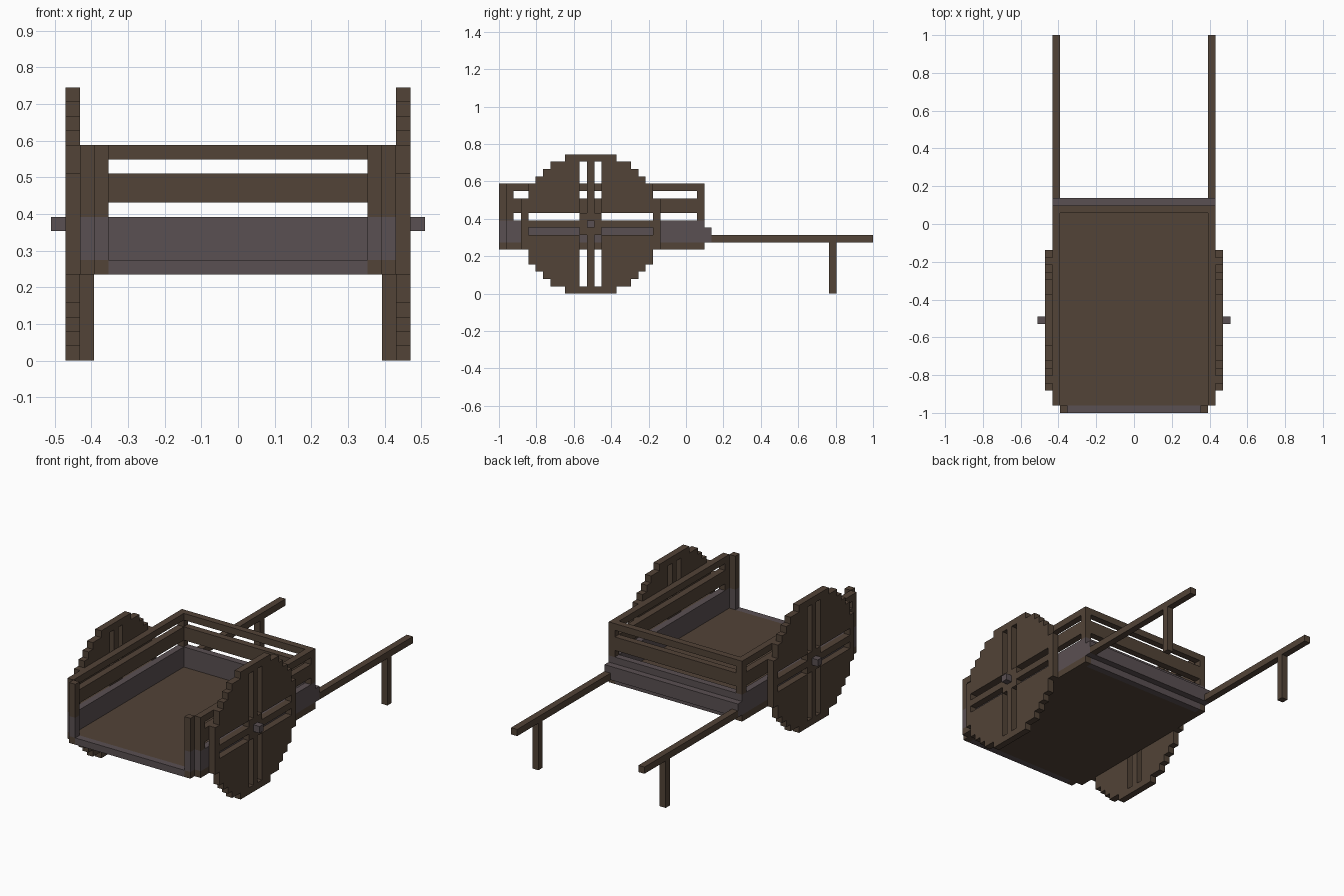
import bpy, bmesh

if "Cube" in bpy.data.objects:
    bpy.data.objects.remove(bpy.data.objects["Cube"])

U = 2 / 51  # the model sits on a grid of 51 units along its length


def material(name, rgb):
    m = bpy.data.materials.new(name)
    m.diffuse_color = (*rgb, 1)
    m.use_nodes = True
    m.node_tree.nodes["Principled BSDF"].inputs["Base Color"].default_value = m.diffuse_color
    return m


WOOD = material("dark wood", (0.084, 0.056, 0.038))
IRON = material("grey iron", (0.102, 0.080, 0.084))


def finish(name, bm, mat):
    bmesh.ops.recalc_face_normals(bm, faces=bm.faces)
    me = bpy.data.meshes.new(name)
    bm.to_mesh(me)
    bm.free()
    me.materials.append(mat)
    ob = bpy.data.objects.new(name, me)
    bpy.context.collection.objects.link(ob)
    return ob


def box(name, x, y, z, mat):
    """Box from (min, max) ranges in grid units; y counts from the front end."""
    bm = bmesh.new()
    bmesh.ops.create_cube(bm, size=1)
    for v in bm.verts:
        v.co = [(a + (b - a) * (c + 0.5)) * U for (a, b), c in zip((x, y, z), v.co)]
        v.co.y -= 1
    return finish(name, bm, mat)


def pair(name, x, y, z, mat):
    """The same box on both sides of the cart."""
    box("right_" + name, x, y, z, mat)
    box("left_" + name, (-x[1], -x[0]), y, z, mat)


# Bed with front and rear sills
box("floor", (-10, 10), (1, 27), (6, 7), WOOD)
box("front_sill", (-9, 9), (0, 1), (6, 7), IRON)
box("rear_sill", (-10, 10), (27, 28), (6, 7), IRON)
pair("side_sill", (10, 11), (1, 28), (6, 7), WOOD)

# Iron band around the lower walls
pair("side_band", (10, 11), (1, 28), (7, 10), IRON)
box("rear_band", (-10, 10), (27, 28), (7, 10), IRON)

# Front posts, banded with iron
pair("front_post_foot", (9, 10), (0, 1), (6, 7), WOOD)
pair("front_post_band", (9, 10), (0, 1), (7, 10), IRON)
pair("front_post", (9, 10), (0, 1), (10, 15), WOOD)

# Wall posts and rails
pair("side_post", (10, 11), (1, 2), (10, 15), WOOD)
pair("rear_post", (10, 11), (27, 28), (10, 15), WOOD)
for label, z in (("lower_rail", (11, 13)), ("top_rail", (14, 15))):
    pair("side_" + label, (10, 11), (2, 27), z, WOOD)
    box("rear_" + label, (-10, 10), (27, 28), z, WOOD)

# Crossbeam, pulling shafts and their prop legs
box("crossbeam", (-11, 11), (28, 29), (7, 9), IRON)
pair("shaft", (10, 11), (29, 51), (7, 8), WOOD)
pair("prop_leg", (10, 11), (45, 46), (0, 7), WOOD)

# Axle ends
pair("axle_end", (11, 13), (12, 13), (9, 10), IRON)

# Stepped wheels: half width of each row by distance from the hub
HALF = [9, 9, 9, 9, 8, 8, 7, 6, 5, 3]


def wheel(name, x0):
    bm = bmesh.new()
    for k in range(-9, 10):
        for j in range(-HALF[abs(k)], HALF[abs(k)] + 1):
            a, b = sorted((abs(j), abs(k)))
            if a == 1 and 2 <= b <= 8:  # slots beside the spokes
                continue
            y, z = j + 12, k + 9
            bm.faces.new([bm.verts.new((x0 * U, p * U - 1, q * U)) for p, q in
                          ((y, z), (y + 1, z), (y + 1, z + 1), (y, z + 1))])
    bmesh.ops.remove_doubles(bm, verts=bm.verts, dist=U / 100)
    ext = bmesh.ops.extrude_face_region(bm, geom=bm.faces[:], use_keep_orig=True)
    bmesh.ops.translate(bm, vec=(U, 0, 0),
                        verts=[g for g in ext["geom"] if isinstance(g, bmesh.types.BMVert)])
    return finish(name, bm, WOOD)


wheel("right_wheel", 11)
wheel("left_wheel", -12)
